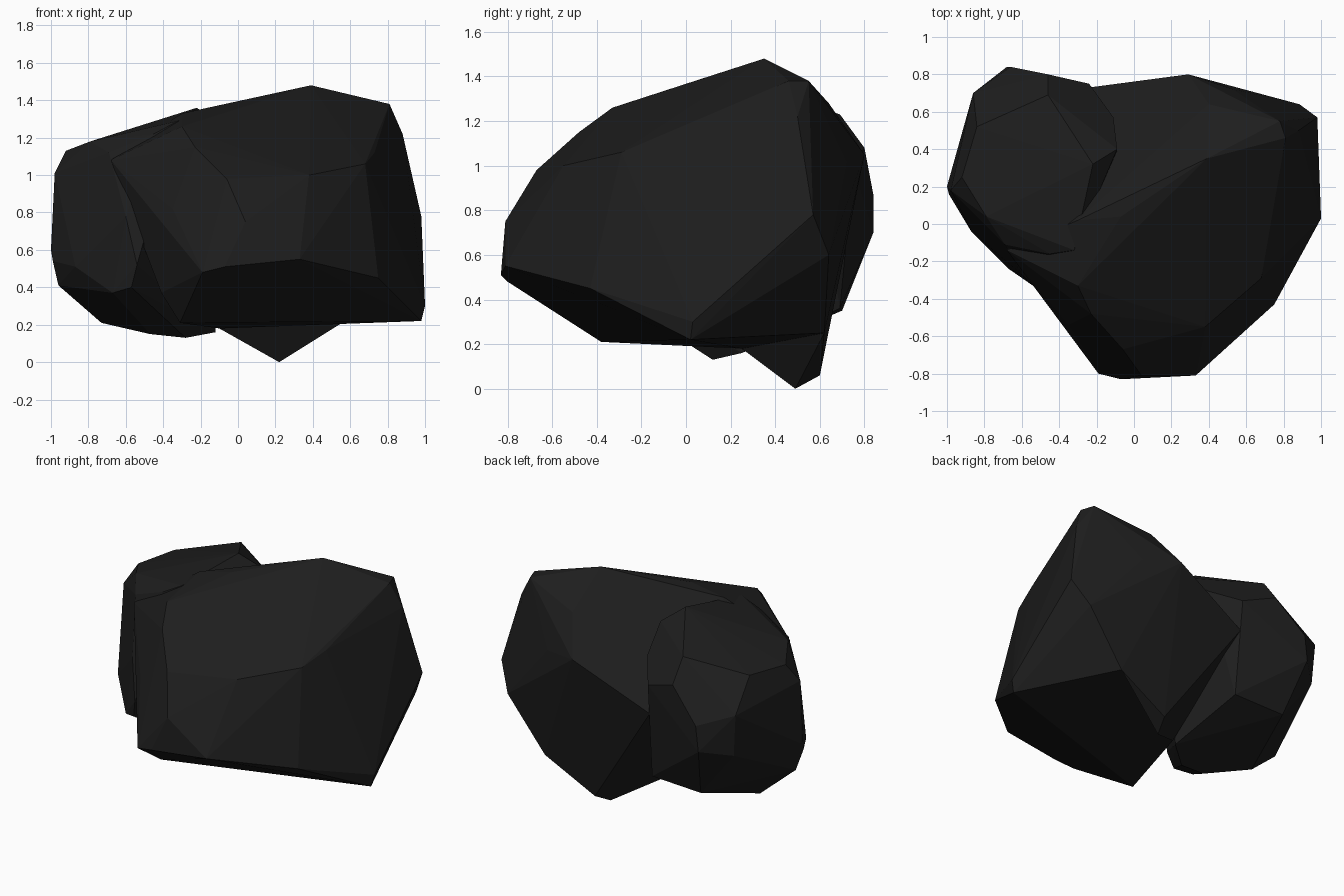
import bpy, bmesh
from mathutils import Vector

# One dark charcoal stone colour
stone = bpy.data.materials.new("charcoal stone")
stone.diffuse_color = (0.0125, 0.0125, 0.0125, 1)


def boulder(name, corners, foot=None, rim=(), hollow=None):
    """Faceted convex stone spanned by its corner points.
    Faces joining the foot to a rim point are replaced by a hollow fan."""
    bm = bmesh.new()
    for c in corners:
        bm.verts.new(c)
    bmesh.ops.convex_hull(bm, input=bm.verts[:])
    loose = [v for v in bm.verts if not v.link_faces]
    bmesh.ops.delete(bm, geom=loose, context='VERTS')

    if foot:
        def uses(face, point):
            return any((v.co - Vector(point)).length < 1e-4 for v in face.verts)
        cut = [f for f in bm.faces if uses(f, foot) and any(uses(f, r) for r in rim)]
        bmesh.ops.delete(bm, geom=cut, context='FACES')
        centre = bm.verts.new(hollow)
        for e in [e for e in bm.edges if len(e.link_faces) == 1]:
            bm.faces.new((e.verts[0], e.verts[1], centre))

    bmesh.ops.recalc_face_normals(bm, faces=bm.faces[:])
    mesh = bpy.data.meshes.new(name)
    bm.to_mesh(mesh)
    bm.free()
    mesh.materials.append(stone)
    obj = bpy.data.objects.new(name, mesh)
    bpy.context.collection.objects.link(obj)
    return obj


# Large boulder: top ridge, front slope, underside rim, back; hollow underside
boulder("large_boulder", [
    (0.39, 0.35, 1.48), (0.81, 0.46, 1.38), (0.78, 0.55, 1.38), (-0.07, 0.04, 1.38),
    (-0.30, 0.02, 1.33), (-0.30, -0.33, 1.26), (-0.23, -0.48, 1.15), (-0.06, -0.67, 0.98),
    (0.04, -0.81, 0.75), (0.38, -0.55, 1.00), (0.68, -0.29, 1.06), (0.73, -0.10, 1.12),
    (-0.19, -0.80, 0.48), (-0.07, -0.83, 0.51), (0.33, -0.81, 0.55), (0.75, -0.43, 0.45),
    (0.98, 0.02, 0.22), (1.00, 0.03, 0.30), (0.98, 0.57, 0.78), (0.885, 0.64, 0.60),
    (0.88, 0.50, 1.22), (-0.31, -0.38, 0.21), (0.22, 0.49, 0.00), (0.26, 0.60, 0.06),
    (0.62, 0.62, 0.25), (0.29, 0.80, 1.05), (0.53, 0.72, 1.02), (-0.24, 0.73, 0.80),
    (0.40, 0.64, 1.28), (-0.35, -0.54, 0.82), (-0.46, -0.35, 0.80), (-0.68, -0.14, 1.08),
    (-0.41, -0.37, 0.37),
], foot=(0.22, 0.49, 0.00), rim=[(-0.31, -0.38, 0.21), (0.98, 0.02, 0.22)],
    hollow=(-0.10, 0.25, 0.18))

# Small boulder leaning on the back left
boulder("small_boulder", [
    (-0.22, 0.32, 1.36), (-0.46, 0.69, 1.23), (-0.22, 0.62, 1.12), (-0.64, 0.59, 1.19),
    (-0.79, 0.04, 1.18), (-0.84, 0.52, 1.14), (-0.92, 0.25, 1.13), (-0.98, 0.18, 1.01),
    (-0.46, 0.80, 1.08), (-0.24, 0.75, 1.00), (-0.66, 0.84, 0.87), (-0.68, 0.84, 0.70),
    (-0.86, 0.70, 0.94), (-0.84, 0.69, 0.66), (-1.00, 0.20, 0.60), (-0.99, 0.16, 0.54),
    (-0.96, 0.20, 0.41), (-0.87, -0.04, 0.51), (-0.67, -0.24, 0.37), (-0.57, -0.30, 0.40),
    (-0.54, -0.33, 0.52), (-0.60, -0.27, 0.78), (-0.69, -0.11, 1.12), (-0.45, -0.16, 1.22),
    (-0.32, -0.14, 1.29), (-0.73, 0.25, 0.21), (-0.47, 0.10, 0.15), (-0.28, 0.12, 0.13),
    (-0.12, 0.25, 0.16), (-0.23, 0.69, 0.36), (-0.60, 0.70, 0.35), (-0.11, 0.57, 1.10),
    (-0.09, 0.40, 1.26),
])
